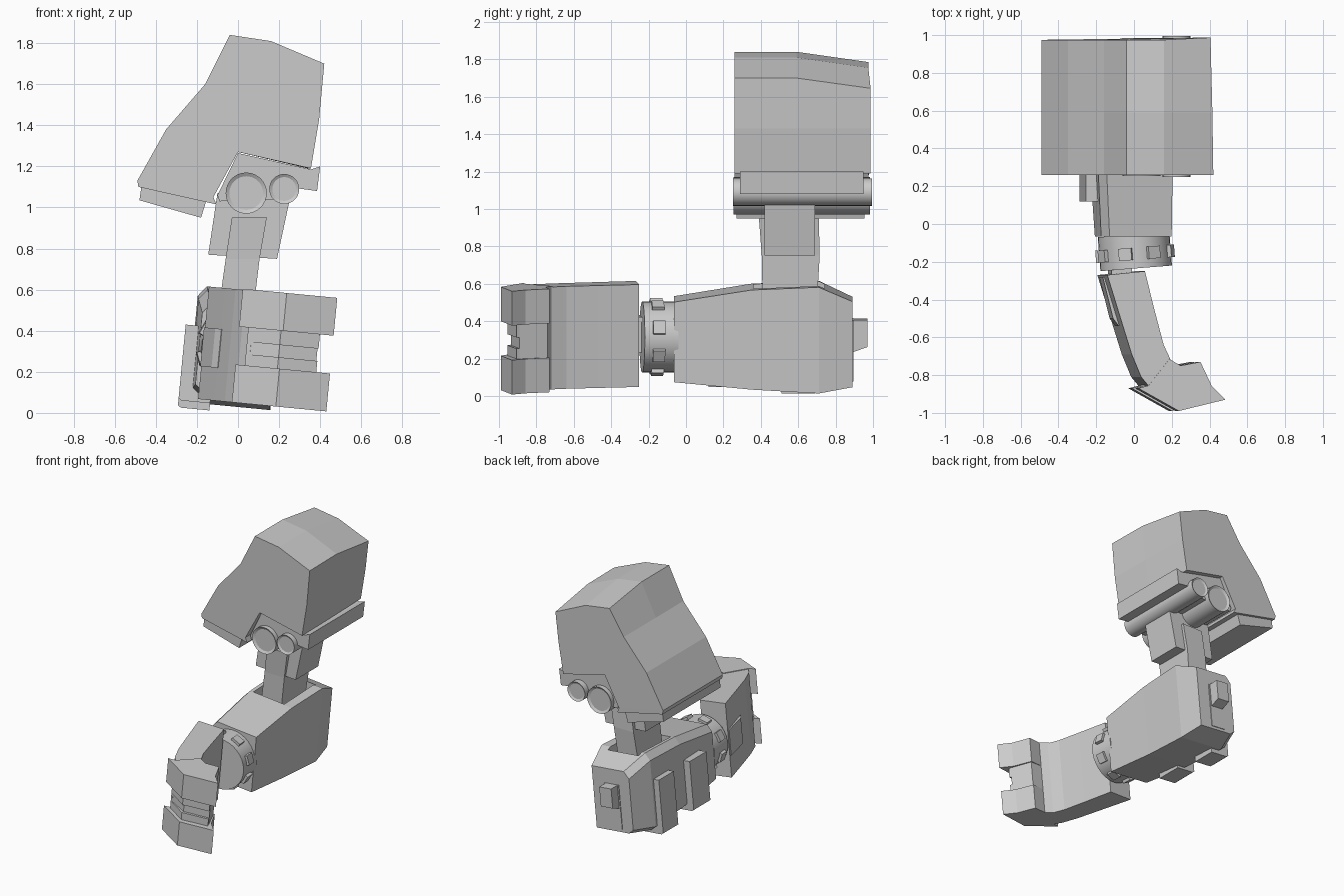
import bpy, bmesh, math
from mathutils import Matrix, Vector

if "Cube" in bpy.data.objects:
    bpy.data.objects.remove(bpy.data.objects["Cube"])

TILT = Matrix.Translation((0, 0, .31)) @ Matrix.Rotation(math.radians(5.5), 4, 'Y') @ Matrix.Translation((0, 0, -.31))


def finish(name, bm, matrix=None):
    bmesh.ops.recalc_face_normals(bm, faces=bm.faces)
    if matrix:
        bm.transform(matrix)
    me = bpy.data.meshes.new(name)
    bm.to_mesh(me)
    bm.free()
    ob = bpy.data.objects.new(name, me)
    bpy.context.collection.objects.link(ob)
    return ob


def loft(name, rings, matrix=None):
    """Skin a list of equal-length closed sections and cap both ends."""
    bm = bmesh.new()
    vs = [[bm.verts.new(p) for p in r] for r in rings]
    n = len(rings[0])
    for a, b in zip(vs, vs[1:]):
        for i in range(n):
            bm.faces.new((a[i], a[(i + 1) % n], b[(i + 1) % n], b[i]))
    bm.faces.new(vs[0])
    bm.faces.new(vs[-1])
    return finish(name, bm, matrix)


def extrude_y(name, pts, y0, y1, matrix=None):
    return loft(name, [[(x, y, z) for x, z in pts] for y in (y0, y1)], matrix)


def extrude_z(name, pts, z0, z1, matrix=None):
    return loft(name, [[(x, y, z) for x, y in pts] for z in (z0, z1)], matrix)


def box(name, x, y, z, matrix=None):
    return extrude_z(name, [(x[0], y[0]), (x[1], y[0]), (x[1], y[1]), (x[0], y[1])], *z, matrix)


def cyl_y(name, x, z, r, y0, y1, rim=0, matrix=None):
    bm = bmesh.new()
    place = Matrix.Translation((x, (y0 + y1) / 2, z)) @ Matrix.Rotation(math.pi / 2, 4, 'X')
    bmesh.ops.create_cone(bm, cap_ends=True, segments=32, radius1=r, radius2=r, depth=y1 - y0, matrix=place)
    if rim:
        caps = [f for f in bm.faces if len(f.verts) > 4]
        bmesh.ops.inset_individual(bm, faces=caps, thickness=rim, depth=-rim * .6)
    ob = finish(name, bm, matrix)
    bpy.context.view_layer.objects.active = ob
    ob.select_set(True)
    bpy.ops.object.shade_smooth_by_angle(angle=math.radians(30))
    ob.select_set(False)
    return ob


# Shoulder armour shell, roof dropping toward the back
armour = [(-.04, 1.84), (.16, 1.81), (.42, 1.70), (.395, 1.43), (.355, 1.19), (0, 1.27),
          (-.12, 1.05), (-.49, 1.13), (-.35, 1.38), (-.16, 1.60)]
rings = []
for y, drop, pull in ((.26, 0, 0), (.59, 0, .005), (.975, .055, .015)):
    rings.append([(x - (pull if x > .3 else 0), y + (.012 if x > .3 and y > .9 else 0),
                   z - (drop if z > 1.65 else 0)) for x, z in armour])
loft("shoulder_armour", rings)
extrude_y("armour_rim", [(-.49, 1.13), (-.12, 1.05), (-.105, 1.015), (-.485, 1.10)], .26, .975)
extrude_y("armour_lip", [(-.47, 1.105), (-.48, 1.035), (-.18, .95), (-.155, 1.03)], .27, .955)

# Shoulder joint block and pivots
extrude_y("joint_block", [(-.10, 1.06), (0, 1.265), (.355, 1.185), (.40, 1.20), (.385, 1.08),
                          (.24, 1.10), (.20, 1.04), (-.09, 1.03)], .29, .95)
cyl_y("large_pivot", .04, 1.07, .10, .255, .985, .018)
cyl_y("small_pivot", .225, 1.09, .073, .25, .995, .015)

# Upper arm: tapered sleeve around a leaning strut
def arm_ring(z, x0, x1, y0, y1, dz=0):
    return [(x0, y0, z + dz), (x1, y0, z), (x1, y1, z), (x0, y1, z + dz)]


loft("upper_arm_sleeve", [arm_ring(.75, -.145, .19, .42, .69, .02),
                          arm_ring(1.03, -.10, .25, .42, .69, .04)])
loft("upper_arm_strut", [arm_ring(.50, -.095, .075, .41, .70), arm_ring(.75, -.06, .105, .405, .715),
                         arm_ring(.95, -.03, .14, .39, .71)])

# Forearm housing with a socket around the strut
sections = [(-.065, -.19, .18, .09, .52), (.35, -.215, .18, .05, .585),
            (.71, -.22, .185, .03, .60), (.89, -.16, .15, .06, .52)]
housing = []
for y, x0, x1, z0, z1 in sections:
    housing.append([(x0, y, z0 + .03), (x0 + .04, y, z0), (x1, y, z0), (x1, y, z1),
                    (x0 + .04, y, z1), (x0, y, z1 - .05)])
forearm = loft("forearm", housing, TILT)
cutter = box("socket_cutter", (-.15, .11), (.36, .74), (.52, .8), TILT)
cutter.hide_render = True
cutter.hide_viewport = True
cut = forearm.modifiers.new("socket", 'BOOLEAN')
cut.object = cutter
cut.operation = 'DIFFERENCE'
cut.solver = 'EXACT'

# Outer ribs and rear blocks on the forearm
for i, (y0, y1, zb) in enumerate(((.12, .32, .035), (.51, .69, 0))):
    extrude_y(f"forearm_rib_{i + 1}", [(-.265, zb + .01), (-.25, zb), (-.11, zb), (-.11, .08), (-.18, .12),
                                       (-.18, .405), (-.265, .405)], y0, y1, TILT)
box("rear_plate", (-.07, .05), (.84, .895), (.08, .41), TILT)
loft("rear_block", [[(-.06, .87, .23), (.04, .87, .23), (.04, .87, .41), (-.06, .87, .41)],
                    [(-.06, .97, .265), (.04, .97, .265), (.04, .97, .41), (-.06, .97, .41)]], TILT)

# Wrist drum with studs
WRIST = Matrix.Translation((.005, -.15, .315)) @ Matrix.Rotation(math.radians(4.5), 4, 'Z')
cyl_y("wrist", 0, 0, .19, -.085, .095, 0, WRIST)
for i in range(8):
    spin = Matrix.Rotation(math.radians(30 + 45 * i), 4, 'Y')
    box(f"wrist_stud_{i + 1}", (.17, .207), (-.04, .025), (-.035, .035), WRIST @ spin)
box("wrist_link", (-.13, -.02), (-.34, -.20), (.23, .42), TILT)

# Curved hand plate
extrude_z("hand_plate", [(-.17, -.27), (.03, -.25), (.04, -.29), (.085, -.47), (.13, -.64), (.17, -.725),
                         (.22, -.75), (.06, -.87), (.01, -.81), (-.04, -.69), (-.09, -.53)],
          .05, .60, TILT)
extrude_z("hand_back_pad", [(-.175, -.28), (-.15, -.28), (-.05, -.52), (-.09, -.54), (-.12, -.50)],
          .21, .40, TILT)

# Claw: upper and lower hooks with a recessed stepped middle
claw = [(-.005, -.87), (.21, -.99), (.457, -.93), (.385, -.857), (.325, -.73), (.22, -.75),
        (.16, -.715), (.05, -.855)]
for name, z0, z1 in (("claw_lower", .05, .235), ("claw_upper", .42, .605)):
    extrude_z(name, claw, z0, z1, TILT)
core = [(.04, -.86), (.20, -.935), (.385, -.89), (.32, -.74), (.22, -.75), (.16, -.715)]
extrude_z("claw_core", core, .22, .43, TILT)
groove = [(.05, -.87), (.20, -.955), (.39, -.905), (.36, -.85), (.20, -.88)]
for i, (z0, z1) in enumerate(((.235, .29), (.35, .42))):
    extrude_z(f"claw_step_{i + 1}", groove, z0, z1, TILT)
